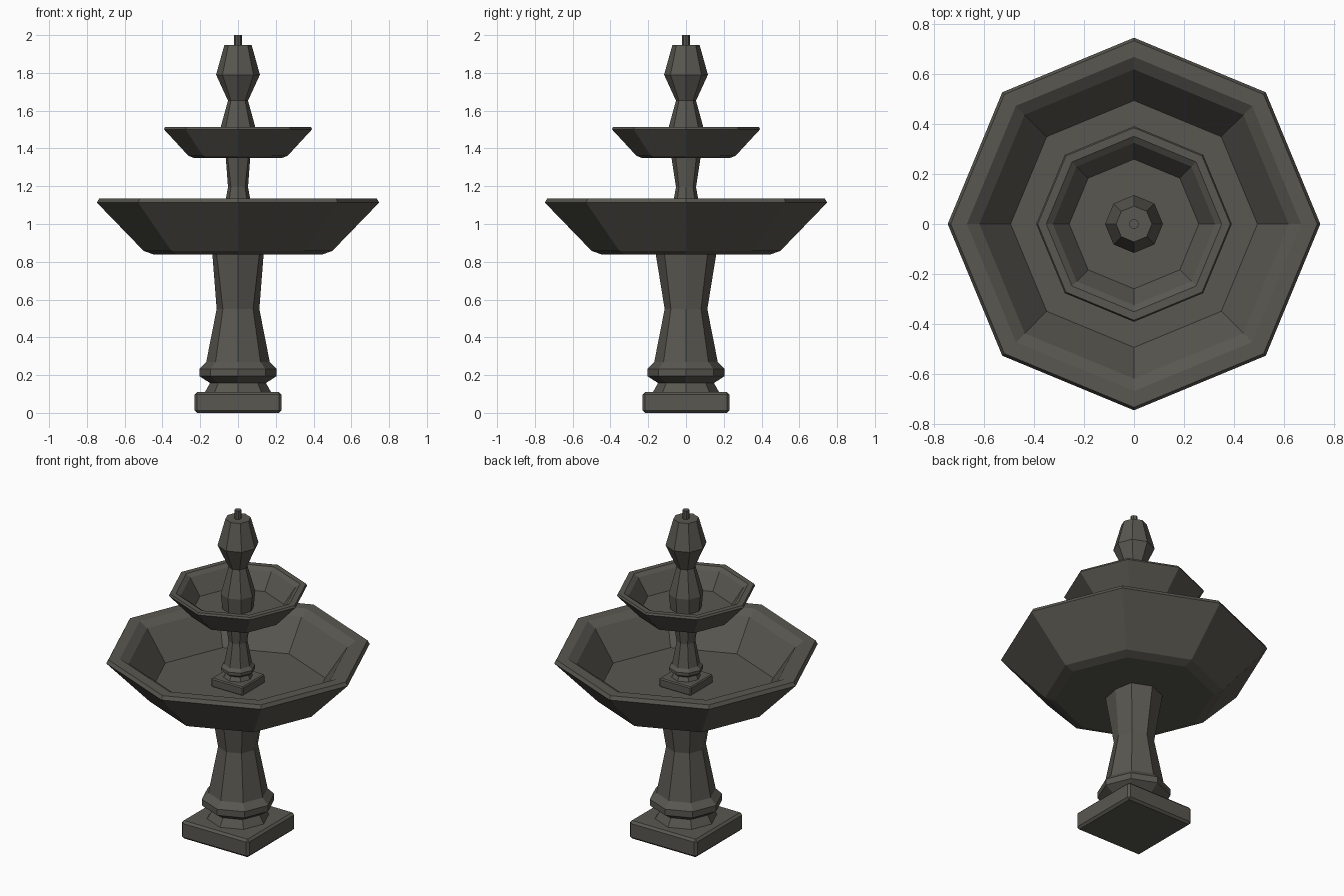
import bpy, bmesh
from math import cos, sin, pi

if "Cube" in bpy.data.objects:
    bpy.data.objects.remove(bpy.data.objects["Cube"])

stone = bpy.data.materials.new("dark_stone")
stone.diffuse_color = (0.10, 0.095, 0.08, 1)
stone.use_nodes = True
stone.node_tree.nodes["Principled BSDF"].inputs["Base Color"].default_value = stone.diffuse_color


def finish(name, bm, z=0, sxy=1, sz=1):
    """Scale a part, lift it to height z and store it as a flat shaded object."""
    for v in bm.verts:
        v.co = (v.co.x * sxy, v.co.y * sxy, v.co.z * sz + z)
    bmesh.ops.recalc_face_normals(bm, faces=bm.faces)
    me = bpy.data.meshes.new(name)
    bm.to_mesh(me)
    bm.free()
    me.materials.append(stone)
    ob = bpy.data.objects.new(name, me)
    bpy.context.collection.objects.link(ob)
    return ob


def lathe(profile, sides=8):
    """Spin (radius, z) points into a capped solid; an optional third value is the radius along x."""
    bm = bmesh.new()
    rings = []
    for r, z, *rx in profile:
        ring = []
        for i in range(sides):
            rad = rx[0] if rx and i % (sides // 2) == 0 else r
            a = 2 * pi * i / sides
            ring.append(bm.verts.new((rad * cos(a), rad * sin(a), z)))
        rings.append(ring)
    for lo, hi in zip(rings, rings[1:]):
        for i in range(sides):
            j = (i + 1) % sides
            bm.faces.new((lo[i], lo[j], hi[j], hi[i]))
    bm.faces.new(rings[0])
    bm.faces.new(rings[-1])
    return bm


def plinth():
    """Square slab with chamfered edges."""
    bm = bmesh.new()
    bmesh.ops.create_cube(bm, size=1)
    for v in bm.verts:
        v.co = (v.co.x * 0.46, v.co.y * 0.46, (v.co.z + 0.5) * 0.11)
    bmesh.ops.bevel(bm, geom=bm.edges[:], offset=0.013, segments=1, affect='EDGES')
    return bm


COLUMN = [(0.19, 0.10), (0.175, 0.11), (0.148, 0.158), (0.205, 0.195), (0.205, 0.233),
          (0.168, 0.27), (0.113, 0.55), (0.165, 0.87, 0.138)]
# Bowl outside from the bottom up, over the rim, then down to the floor
BASIN = [(0.445, 0), (0.5, 0.02), (0.747, 0.275), (0.735, 0.297),
         (0.67, 0.297), (0.62, 0.265), (0.495, 0.085)]
FINIAL = [(0.088, 1.39), (0.098, 1.49), (0.053, 1.653), (0.116, 1.79), (0.072, 1.948)]

# Two tiers: the upper one repeats the lower at about half size
for tier, z, sxy, sz in (("lower", 0, 1, 1), ("upper", 0.92, 0.47, 0.5)):
    finish(tier + "_plinth", plinth(), z, sxy, sz)
    finish(tier + "_column", lathe(COLUMN), z, sxy, sz)
finish("lower_basin", lathe(BASIN), 0.838)
finish("upper_basin", lathe(BASIN), 1.35, 0.525, 0.55)

# Finial and water nozzle
finish("finial", lathe(FINIAL))
finish("nozzle", lathe([(0.02, 1.93), (0.02, 2.0)]))
